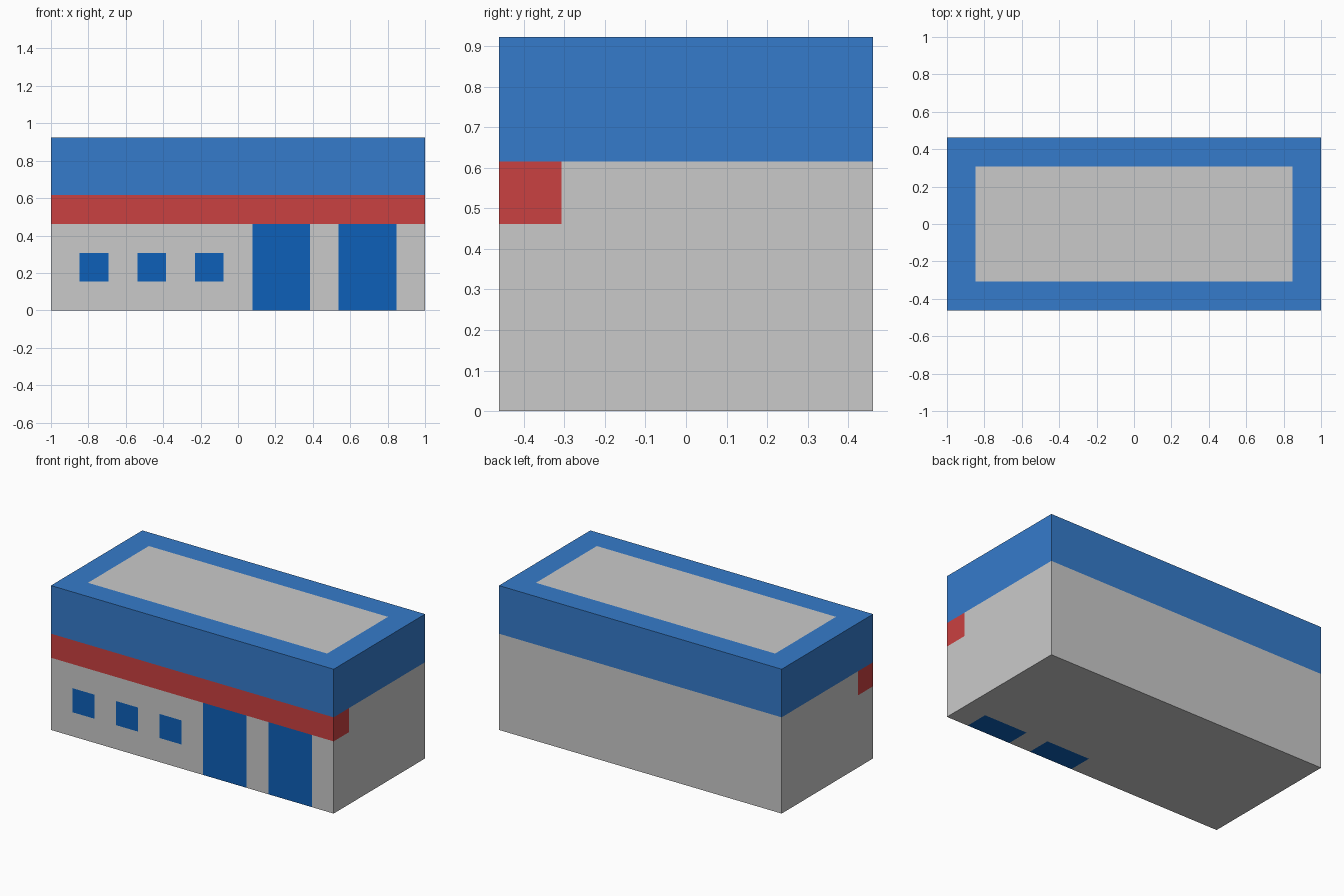
import bpy
import bmesh
from mathutils import Vector

if "Cube" in bpy.data.objects:
    bpy.data.objects.remove(bpy.data.objects["Cube"])

U = 1 / 13                       # design module: the building is 26 x 12 x 12 modules
HX, HY, H = 13 * U, 6 * U, 12 * U


def material(name, rgb):
    """Flat colour from 0-255 sRGB values."""
    lin = [((c / 255 + 0.055) / 1.055) ** 2.4 for c in rgb]
    m = bpy.data.materials.new(name)
    m.diffuse_color = (*lin, 1)
    m.use_nodes = True
    m.node_tree.nodes["Principled BSDF"].inputs["Base Color"].default_value = m.diffuse_color
    return m


mats = [material("wall grey", (202, 202, 202)),
        material("roof blue", (53, 123, 203)),
        material("awning red", (202, 65, 65)),
        material("glass blue", (13, 96, 185))]
GREY, BLUE, RED, GLASS = range(4)

WINDOWS = [(-11, -9), (-7, -5), (-3, -1)]   # x ranges in modules
DOORS = [(1, 5), (7, 11)]


def colour(p):
    """Colour of a face from its centre, in modules."""
    x, y, z = p / U

    def within(spans):
        return any(a < x < b for a, b in spans)

    if z > 11.99 and abs(x) < 11 and abs(y) < 4:
        return GREY                          # roof deck
    if z > 8:
        return BLUE                          # deep roof band
    if z > 6 and y < -4:
        return RED                           # awning strip, wraps the front corners
    if z < 6 and y < -4 and within(DOORS):
        return GLASS                         # doors, incl. their thresholds underneath
    if y < -5.99 and 2 < z < 4 and within(WINDOWS):
        return GLASS                         # windows
    return GREY


# Building block, cut along every colour border
bm = bmesh.new()
bmesh.ops.create_cube(bm, size=1)
for v in bm.verts:
    v.co = Vector((v.co.x * 2 * HX, v.co.y * 2 * HY, (v.co.z + 0.5) * H))

cuts = {0: sorted({s for span in WINDOWS + DOORS for s in span}),
        1: [-4, 4],
        2: [2, 4, 6, 8]}
for axis, places in cuts.items():
    normal = Vector([float(i == axis) for i in range(3)])
    for s in places:
        bmesh.ops.bisect_plane(bm, geom=bm.verts[:] + bm.edges[:] + bm.faces[:],
                               plane_co=normal * s * U, plane_no=normal)

for f in bm.faces:
    f.material_index = colour(f.calc_center_median())

mesh = bpy.data.meshes.new("building")
bm.to_mesh(mesh)
bm.free()
for m in mats:
    mesh.materials.append(m)
bpy.context.collection.objects.link(bpy.data.objects.new("building", mesh))
